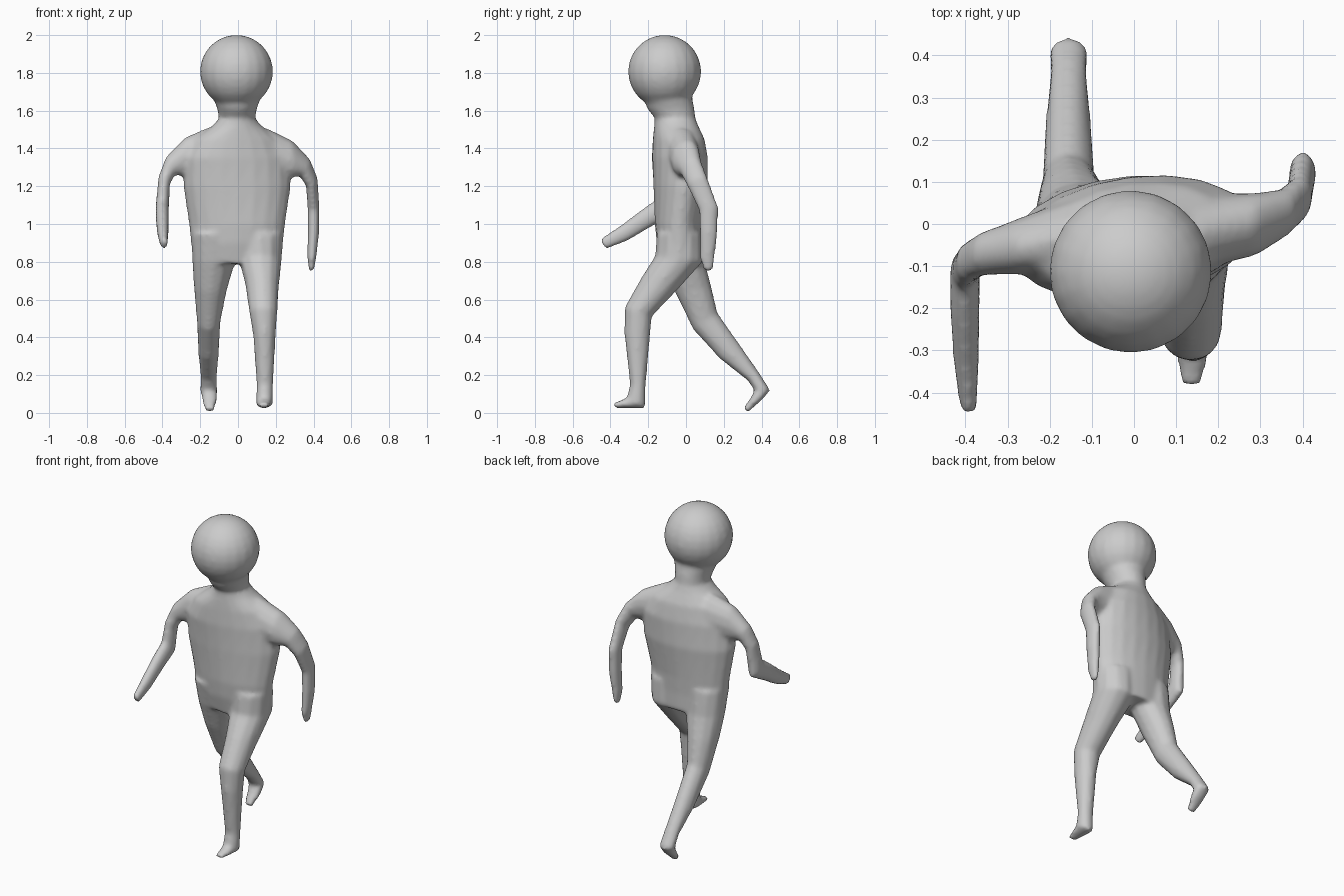
import bpy, bmesh, math
from mathutils import Vector, Matrix

bm = bmesh.new()


def loft(rings, sides=12):
    """Skin a capped tube; each ring = two opposite points and a half-width vector."""
    loops = []
    for a, b, w in rings:
        a, b, w = Vector(a), Vector(b), Vector(w)
        c, u = (a + b) / 2, (a - b) / 2
        loops.append([bm.verts.new(c + u * math.cos(t) + w * math.sin(t))
                      for t in (2 * math.pi * i / sides for i in range(sides))])
    for p, q in zip(loops, loops[1:]):
        for i in range(sides):
            j = (i + 1) % sides
            bm.faces.new((p[i], p[j], q[j], q[i]))
    bm.faces.new(loops[0])
    bm.faces.new(loops[-1])


def leg(rings):
    # x, half width, front (y, z), back (y, z)
    loft([((x, *f), (x, *b), (w, 0, 0)) for x, w, f, b in rings])


def arm(rings):
    # outer (x, z), inner (x, z), y, half depth (y, z)
    loft([((o[0], y, o[1]), (i[0], y, i[1]), (0, *d)) for o, i, y, d in rings])


# Torso and neck: z, half width, front y, back y, shoulder twist
torso = [(.79, .225, -.13, .09, 0), (.9, .245, -.155, .09, 0),
         (1.0, .255, -.165, .095, 0), (1.2, .285, -.172, .115, .02),
         (1.35, .28, -.177, .112, .035), (1.45, .225, -.173, .095, .03),
         (1.52, .13, -.168, .065, .01), (1.56, .095, -.165, .05, 0),
         (1.61, .105, -.205, .045, 0), (1.68, .13, -.23, .03, 0)]
loft([((-.005, f, z), (-.005, b, z), (w, t, 0)) for z, w, f, b, t in torso], 20)

# Head
bmesh.ops.create_uvsphere(bm, u_segments=20, v_segments=14, radius=.194,
                          matrix=Matrix.Translation((-.008, -.113, 1.807)))

# Forward leg
leg([(.115, .125, (-.155, .95), (.085, .95)), (.118, .115, (-.165, .83), (.09, .80)),
     (.128, .09, (-.235, .72), (-.055, .64)), (.134, .075, (-.325, .56), (-.18, .51)),
     (.14, .06, (-.327, .42), (-.19, .40)), (.142, .044, (-.297, .15), (-.213, .14)),
     (.14, .046, (-.315, .08), (-.215, .025)), (.135, .027, (-.39, .05), (-.375, .025))])

# Trailing leg
leg([(-.125, .125, (-.155, .95), (.085, .95)), (-.128, .115, (-.12, .80), (.1, .80)),
     (-.145, .088, (-.06, .64), (.135, .67)), (-.155, .063, (.038, .44), (.167, .53)),
     (-.156, .055, (.18, .285), (.29, .355)), (-.155, .044, (.327, .17), (.39, .21)),
     (-.155, .047, (.362, .12), (.447, .12)), (-.15, .042, (.342, .08), (.405, .07)),
     (-.15, .027, (.305, .03), (.325, .0))])

# Arm swung back
arm([((.15, 1.51), (.15, 1.26), -.02, (.09, 0)), ((.29, 1.44), (.29, 1.245), .0, (.075, .01)),
     ((.382, 1.34), (.322, 1.26), .025, (.058, .02)), ((.422, 1.24), (.36, 1.205), .06, (.055, .02)),
     ((.432, 1.08), (.368, 1.08), .12, (.052, .01)), ((.43, .95), (.368, .95), .12, (.048, 0)),
     ((.415, .82), (.366, .82), .113, (.04, 0)), ((.402, .752), (.376, .752), .118, (.024, 0))])

# Arm swung forward
arm([((-.15, 1.515), (-.15, 1.26), -.03, (.09, 0)), ((-.28, 1.46), (-.29, 1.25), -.055, (.065, 0)),
     ((-.382, 1.355), (-.332, 1.262), -.07, (.053, 0)), ((-.422, 1.25), (-.36, 1.21), -.09, (.05, 0)),
     ((-.437, 1.09), (-.365, 1.09), -.11, (.048, -.042)), ((-.437, 1.037), (-.365, 1.037), -.2, (.028, -.046)),
     ((-.428, .95), (-.367, .95), -.33, (.022, -.04)), ((-.413, .893), (-.372, .893), -.44, (.016, -.028))])

bmesh.ops.recalc_face_normals(bm, faces=bm.faces)
mesh = bpy.data.meshes.new("walking_figure")
bm.to_mesh(mesh)
bm.free()
figure = bpy.data.objects.new("walking_figure", mesh)
bpy.context.collection.objects.link(figure)

# Fuse the parts into one soft skin
fuse = figure.modifiers.new("fuse", 'REMESH')
fuse.mode = 'VOXEL'
fuse.voxel_size = .013
fuse.use_smooth_shade = True
soften = figure.modifiers.new("soften", 'SMOOTH')
soften.factor = .5
soften.iterations = 6
